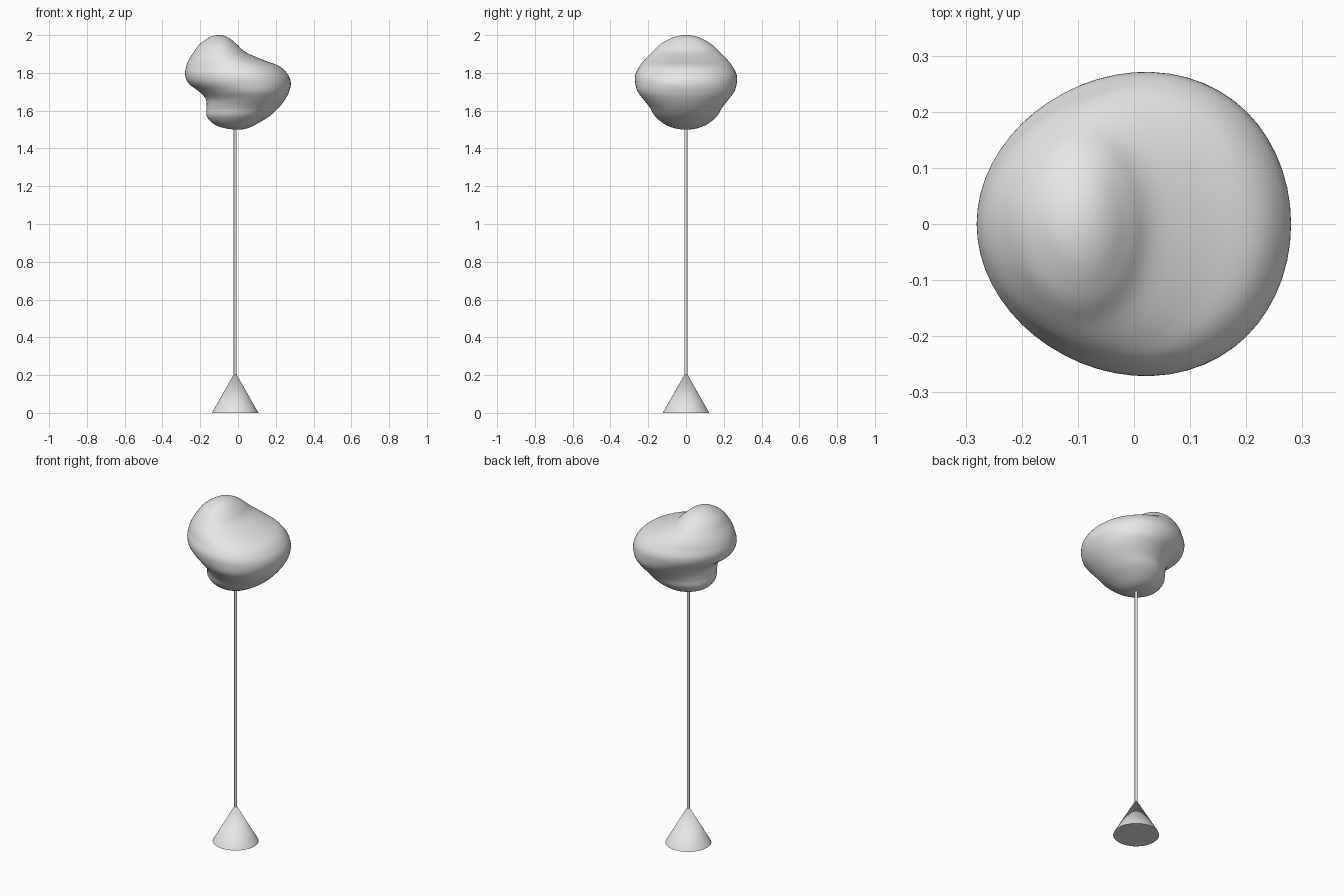
import bpy
import bmesh
import math

cube = bpy.data.objects.get("Cube")
if cube:
    bpy.data.objects.remove(cube, do_unlink=True)

GREY = (0.8, 0.8, 0.8, 1.0)
mat = bpy.data.materials.new("light grey")
mat.use_nodes = True
mat.diffuse_color = GREY
mat.node_tree.nodes["Principled BSDF"].inputs["Base Color"].default_value = GREY

AXIS_X = -0.015


def finish(name, bm, angle):
    """Turn a bmesh into a smooth shaded grey object."""
    bmesh.ops.recalc_face_normals(bm, faces=bm.faces)
    mesh = bpy.data.meshes.new(name)
    bm.to_mesh(mesh)
    bm.free()
    mesh.materials.append(mat)
    obj = bpy.data.objects.new(name, mesh)
    bpy.context.collection.objects.link(obj)
    bpy.ops.object.select_all(action="DESELECT")
    obj.select_set(True)
    bpy.context.view_layer.objects.active = obj
    bpy.ops.object.shade_smooth_by_angle(angle=math.radians(angle))


def cone(name, r1, r2, z1, z2, sides):
    bm = bmesh.new()
    bmesh.ops.create_cone(bm, cap_ends=True, segments=sides, radius1=r1,
                          radius2=r2, depth=z2 - z1)
    bmesh.ops.translate(bm, verts=bm.verts, vec=(AXIS_X, 0, (z1 + z2) / 2))
    finish(name, bm, 40)


def refine(rings, steps):
    """Smooth curve through the rings, mirrored past each pole."""
    def flip(r):
        return (r[0], r[2], r[1], -r[3])
    pts = [flip(rings[1])] + rings + [flip(rings[-2])]
    out = []
    for a, b, c, d in zip(pts, pts[1:], pts[2:], pts[3:]):
        for i in range(steps):
            t = i / steps
            out.append([q + t / 2 * (r - p + t * (2 * p - 5 * q + 4 * r - s
                        + t * (3 * (q - r) + s - p)))
                        for p, q, r, s in zip(a, b, c, d)])
    return out + [rings[-1]]


def loft(name, rings, sides):
    """Closed body through egg-shaped rings, with a point at each end."""
    bm = bmesh.new()
    loops = []
    for z, left, right, half in rings[1:-1]:
        mid, rad = (left + right) / 2, (right - left) / 2
        loop = []
        for i in range(sides):
            a = math.tau * i / sides
            y = half * math.sin(a) * (1 + 0.08 * math.cos(a))
            loop.append(bm.verts.new((mid + rad * math.cos(a), y, z)))
        loops.append(loop)
    for low, high in zip(loops, loops[1:]):
        for i in range(sides):
            j = (i + 1) % sides
            bm.faces.new((low[i], low[j], high[j], high[i]))
    for loop, end in ((loops[0], rings[0]), (loops[-1], rings[-1])):
        tip = bm.verts.new((end[1], 0, end[0]))
        for i in range(sides):
            bm.faces.new((loop[i], loop[(i + 1) % sides], tip))
    finish(name, bm, 80)


# Conical foot and thin pole
cone("base_cone", 0.123, 0, 0, 0.217, 48)
cone("pole", 0.008, 0.008, 0.1, 1.56, 12)

# Lumpy head: height, left edge, right edge, half depth
head = [
    (1.5, 0, 0, 0),
    (1.507, -0.07, 0.05, 0.06),
    (1.53, -0.13, 0.10, 0.115),
    (1.57, -0.165, 0.165, 0.163),
    (1.615, -0.166, 0.215, 0.19),
    (1.66, -0.17, 0.25, 0.225),
    (1.70, -0.205, 0.27, 0.255),
    (1.745, -0.262, 0.28, 0.268),
    (1.79, -0.28, 0.265, 0.268),
    (1.835, -0.274, 0.22, 0.245),
    (1.87, -0.26, 0.13, 0.218),
    (1.91, -0.235, 0.04, 0.178),
    (1.95, -0.205, -0.005, 0.137),
    (1.98, -0.165, -0.04, 0.087),
    (1.995, -0.135, -0.07, 0.045),
    (2.0, -0.1, -0.1, 0),
]
loft("blob_head", refine(head, 5), 56)
